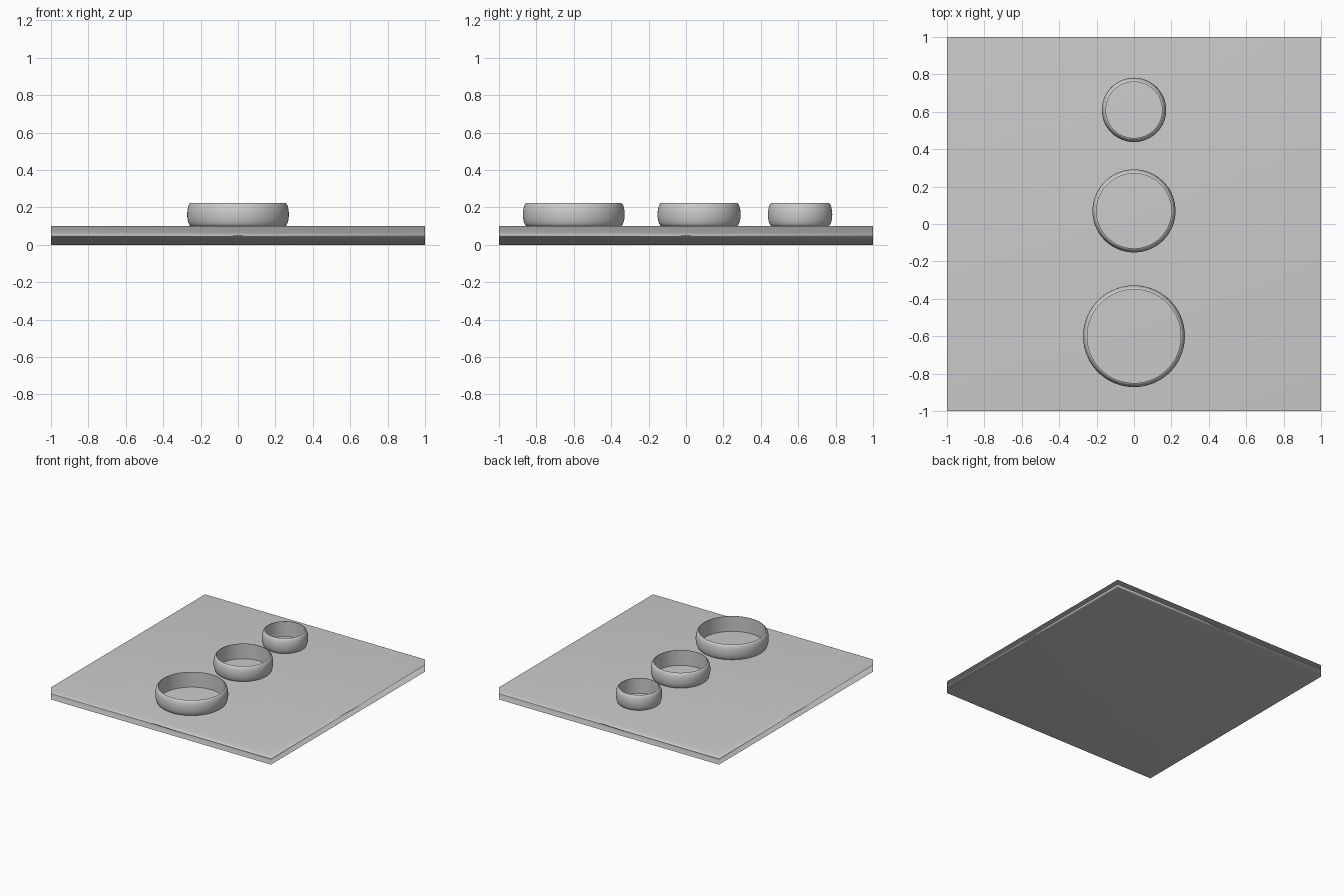
import bpy
import math

if "Cube" in bpy.data.objects:
    bpy.data.objects.remove(bpy.data.objects["Cube"], do_unlink=True)

# One plain grey for everything
grey = bpy.data.materials.new("plain_grey")
grey.use_nodes = True
colour = (0.6, 0.6, 0.6, 1)
grey.diffuse_color = colour
grey.node_tree.nodes["Principled BSDF"].inputs["Base Color"].default_value = colour

SLAB_TOP = 0.1
BAND_HEIGHT = 0.125
BULGE = 0.022


def make_object(name, verts, faces):
    mesh = bpy.data.meshes.new(name)
    mesh.from_pydata(verts, [], faces)
    mesh.materials.append(grey)
    obj = bpy.data.objects.new(name, mesh)
    bpy.context.collection.objects.link(obj)
    return obj


def ring_band(name, y, inner_radius, sides=96, steps=16):
    """Band with a straight inner wall and a rounded outer wall."""
    profile = []
    for i in range(steps + 1):
        a = math.pi * (i / steps - 0.5)
        profile.append((inner_radius + BULGE * math.cos(a),
                        BAND_HEIGHT / 2 * (1 + math.sin(a))))
    n = len(profile)
    verts = [(r * math.cos(t), r * math.sin(t), z)
             for t in (2 * math.pi * s / sides for s in range(sides))
             for r, z in profile]
    faces = []
    for s in range(sides):
        a, b = s * n, (s + 1) % sides * n
        for i in range(n):
            j = (i + 1) % n
            faces.append((a + i, b + i, b + j, a + j))
    band = make_object(name, verts, faces)
    band.location = (0, y, SLAB_TOP)
    bpy.ops.object.select_all(action="DESELECT")
    band.select_set(True)
    bpy.context.view_layer.objects.active = band
    bpy.ops.object.shade_smooth_by_angle(angle=math.radians(40))


# Square base slab, softly shaded with its large faces dominating
bpy.ops.mesh.primitive_cube_add(size=1, location=(0, 0, SLAB_TOP / 2))
slab = bpy.context.object
slab.name = "base_slab"
slab.scale = (2, 2, SLAB_TOP)
bpy.ops.object.transform_apply(location=False, rotation=False, scale=True)
slab.data.materials.append(grey)
bpy.ops.object.shade_smooth()
weighted = slab.modifiers.new("area_shading", "WEIGHTED_NORMAL")
weighted.mode = "FACE_AREA"

# Three bands in a row, largest at the front
for name, y, radius in (("large_band", -0.6, 0.25),
                        ("medium_band", 0.07, 0.2),
                        ("small_band", 0.61, 0.15)):
    ring_band(name, y, radius)
